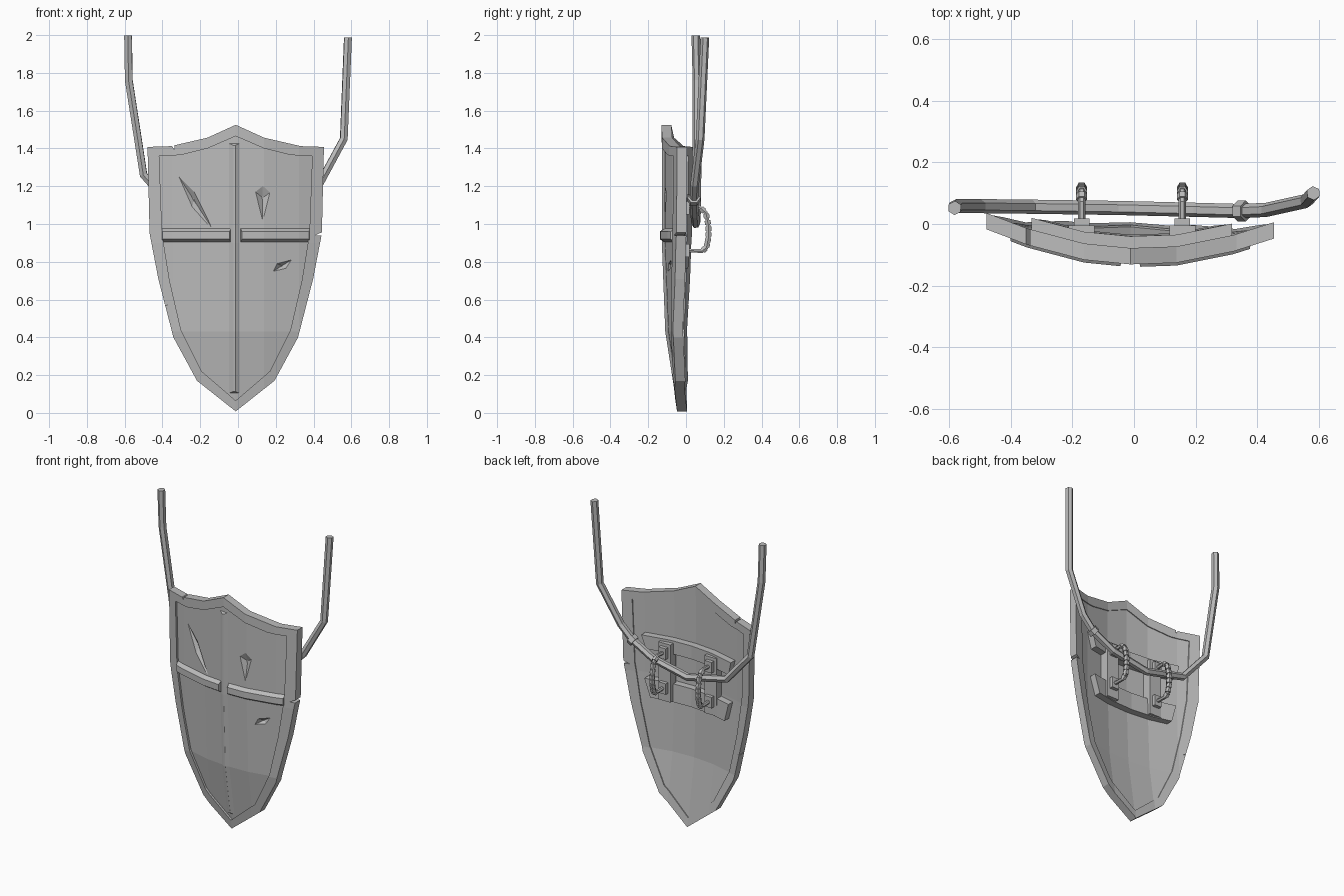
import bpy, bmesh
from mathutils import Vector

if "Cube" in bpy.data.objects:
    bpy.data.objects.remove(bpy.data.objects["Cube"])

steel = bpy.data.materials.new("plain grey")
steel.use_nodes = True
steel.diffuse_color = (0.5, 0.5, 0.5, 1)
steel.node_tree.nodes["Principled BSDF"].inputs["Base Color"].default_value = (0.5, 0.5, 0.5, 1)

# Shield curvature: piecewise bends across the width and down the height
BOW = [(0, 0), (0.15, 0.01), (0.335, 0.053), (0.47, 0.1), (0.6, 0.15)]
LEAN = [(0, 0.085), (0.43, 0.018), (0.9, 0), (2, 0)]


def interp(table, t):
    for (a, u), (b, v) in zip(table, table[1:]):
        if t <= b:
            return u + (v - u) * (t - a) / (b - a)
    return table[-1][1]


def bend(bm):
    for v in bm.verts:
        x, y, z = v.co
        v.co = (x - 0.012, y + interp(BOW, abs(x)) + interp(LEAN, z) - 0.032 * x, z)


def slice_bends(bm):
    cuts = [((s * x, 0, 0), (1, 0, 0)) for x, _ in BOW[:3] for s in (1, -1)]
    cuts += [((0, 0, z), (0, 0, 1)) for z, _ in LEAN[1:3]]
    for co, no in cuts:
        geom = bm.verts[:] + bm.edges[:] + bm.faces[:]
        bmesh.ops.bisect_plane(bm, geom=geom, plane_co=co, plane_no=no)


def finish(bm, name):
    bmesh.ops.recalc_face_normals(bm, faces=bm.faces[:])
    mesh = bpy.data.meshes.new(name)
    bm.to_mesh(mesh)
    bm.free()
    mesh.materials.append(steel)
    ob = bpy.data.objects.new(name, mesh)
    bpy.context.collection.objects.link(ob)
    return ob


def slab(name, polys, front, thick):
    """Flat x-z polygons, thickened backwards and bent to the shield."""
    bm = bmesh.new()
    for poly in polys:
        bm.faces.new([bm.verts.new((x, front, z)) for x, z in poly])
    bmesh.ops.remove_doubles(bm, verts=bm.verts[:], dist=0.0005)
    slice_bends(bm)
    rim_edges = [e for e in bm.edges if e.is_boundary]
    faces = bm.faces[:]
    back = {v: bm.verts.new(v.co + Vector((0, thick, 0))) for v in bm.verts[:]}
    for f in faces:
        bm.faces.new([back[v] for v in reversed(f.verts)])
    for e in rim_edges:
        a, b = e.verts
        bm.faces.new((a, b, back[b], back[a]))
    bend(bm)
    return finish(bm, name)


def box(name, x0, x1, y0, y1, z0, z1, taper=(1, 1), curved=False):
    """Box whose front (-y) face is scaled by taper in x and z."""
    bm = bmesh.new()
    bmesh.ops.create_cube(bm, size=1)
    for v in bm.verts:
        tx, tz = taper if v.co.y < 0 else (1, 1)
        v.co = ((x0 + x1) / 2 + v.co.x * tx * (x1 - x0),
                (y0 + y1) / 2 + v.co.y * (y1 - y0),
                (z0 + z1) / 2 + v.co.z * tz * (z1 - z0))
    if curved:
        slice_bends(bm)
        bend(bm)
    return finish(bm, name)


def pyramid(name, pts, front):
    """Shallow pointed cutter that sinks into the panel."""
    bm = bmesh.new()
    cx, cz = (sum(p[i] for p in pts) / len(pts) for i in (0, 1))
    base = [bm.verts.new((cx + 1.5 * (x - cx), front - 0.012, cz + 1.5 * (z - cz))) for x, z in pts]
    tip = bm.verts.new((cx, front + 0.024, cz))
    bm.faces.new(base)
    for a, b in zip(base, base[1:] + base[:1]):
        bm.faces.new((a, b, tip))
    bend(bm)
    return finish(bm, name)


def carve(ob, cutter):
    mod = ob.modifiers.new("cut", 'BOOLEAN')
    mod.operation, mod.object, mod.solver = 'DIFFERENCE', cutter, 'EXACT'
    bpy.context.view_layer.objects.active = ob
    bpy.ops.object.modifier_apply(modifier=mod.name)
    bpy.data.objects.remove(cutter)


def tube(name, pts, radius, sides):
    cu = bpy.data.curves.new(name, 'CURVE')
    cu.dimensions = '3D'
    cu.bevel_depth, cu.bevel_resolution, cu.use_fill_caps = radius, sides, True
    sp = cu.splines.new('POLY')
    sp.points.add(len(pts) - 1)
    for p, co in zip(sp.points, pts):
        p.co = (*co, 1)
    sp.use_smooth = False
    cu.materials.append(steel)
    ob = bpy.data.objects.new(name, cu)
    bpy.context.collection.objects.link(ob)
    bpy.ops.object.select_all(action='DESELECT')
    ob.select_set(True)
    bpy.context.view_layer.objects.active = ob
    bpy.ops.object.convert(target='MESH')
    return ob


def mirrored(half):
    return half + [(-x, z) for x, z in half[-2:0:-1]]


# Heater-shaped outlines
outer = mirrored([(0, 1.525), (0.15, 1.457), (0.345, 1.412), (0.467, 1.408), (0.456, 0.95),
                  (0.41, 0.71), (0.33, 0.4), (0.205, 0.17), (0, 0.008)])
inner = mirrored([(0, 1.465), (0.15, 1.4), (0.29, 1.365), (0.405, 1.36), (0.39, 0.95),
                  (0.35, 0.7), (0.29, 0.44), (0.18, 0.22), (0, 0.065)])
count = len(outer)
ring = [(outer[i], outer[(i + 1) % count], inner[(i + 1) % count], inner[i]) for i in range(count)]
rim = slab("rim", ring, -0.131, 0.053)

middle = [((a + c) / 2, (b + d) / 2) for (a, b), (c, d) in zip(outer, inner)]
fan = [((0, 0.95), middle[i], middle[(i + 1) % count]) for i in range(count)]
panel = slab("panel", fan, -0.116, 0.032)

# Chips in the rim
for chip in ([(0.42, 0.94), (0.52, 0.985), (0.52, 0.935)],
             [(-0.36, 0.572), (-0.5, 0.6), (-0.5, 0.565)],
             [(-0.325, 1.395), (-0.365, 1.45), (-0.325, 1.45)]):
    carve(rim, slab("chip_cutter", [chip], -0.25, 0.35))

# Gouges in the panel
for gouge in ([(-0.3, 1.25), (-0.22, 1.17), (-0.14, 1.0), (-0.23, 1.09)],
              [(0.142, 1.2), (0.18, 1.165), (0.142, 1.02), (0.105, 1.17)],
              [(0.2, 0.75), (0.22, 0.79), (0.295, 0.81), (0.265, 0.765)]):
    carve(panel, pyramid("gouge_cutter", gouge, -0.116))

# Raised cross
box("cross_upright", -0.045, 0.03, -0.128, -0.11, 0.1, 1.43, (0.15, 0.98), True)
for side, x0, x1 in (("left", 0.025, 0.395), ("right", -0.395, -0.025)):
    box(side + "_cross_arm", x0, x1, -0.14, -0.11, 0.9, 0.98, (0.96, 0.5), True)

# Backing boards
slab("upper_board", [[(-0.32, 1.155), (0.33, 1.155), (0.3, 1.07), (-0.3, 1.07)]], -0.095, 0.055)
slab("lower_board", [[(-0.3, 0.88), (0.31, 0.88), (0.27, 0.765), (-0.27, 0.765)]], -0.095, 0.055)

# Upright battens, each with a wrapped grip
GRIP = [(-0.01, 1.085), (0.07, 1.09), (0.105, 1.06), (0.119, 0.99),
        (0.119, 0.93), (0.108, 0.875), (0.085, 0.857), (-0.01, 0.86)]
for side, x in (("right", -0.17), ("left", 0.157)):
    box(side + "_batten", x - 0.042, x + 0.042, -0.065, -0.005, 0.77, 1.14)
    for end, z in (("upper", 1.085), ("lower", 0.86)):
        box(f"{side}_{end}_grip_mount", x - 0.025, x + 0.025, -0.01, 0.018, z - 0.035, z + 0.035)
    path = [Vector((x, y, z)) for y, z in GRIP]
    tube(side + "_grip", path, 0.012, 1)
    for a, b in zip(path[1:], path[2:-1]):
        steps = 2 if (b - a).length > 0.05 else 1
        for k in range(steps):
            mid = a.lerp(b, (k + 0.5) / steps)
            half = (b - a).normalized() * 0.011
            tube(side + "_grip_wrap", [mid - half, mid + half], 0.018, 1)

# Carrying strap with a knot
strap = [(-0.582, 0.052, 1.998), (-0.578, 0.058, 1.76), (-0.5, 0.058, 1.26), (-0.33, 0.056, 1.065),
         (-0.05, 0.052, 1.0), (0.2, 0.046, 1.05), (0.35, 0.042, 1.13), (0.43, 0.046, 1.21),
         (0.56, 0.075, 1.45), (0.582, 0.1, 1.987)]
tube("strap", strap, 0.023, 1)
knot = Vector(strap[6])
along = (Vector(strap[7]) - Vector(strap[5])).normalized() * 0.016
tube("strap_knot", [knot - along, knot + along], 0.034, 1)
